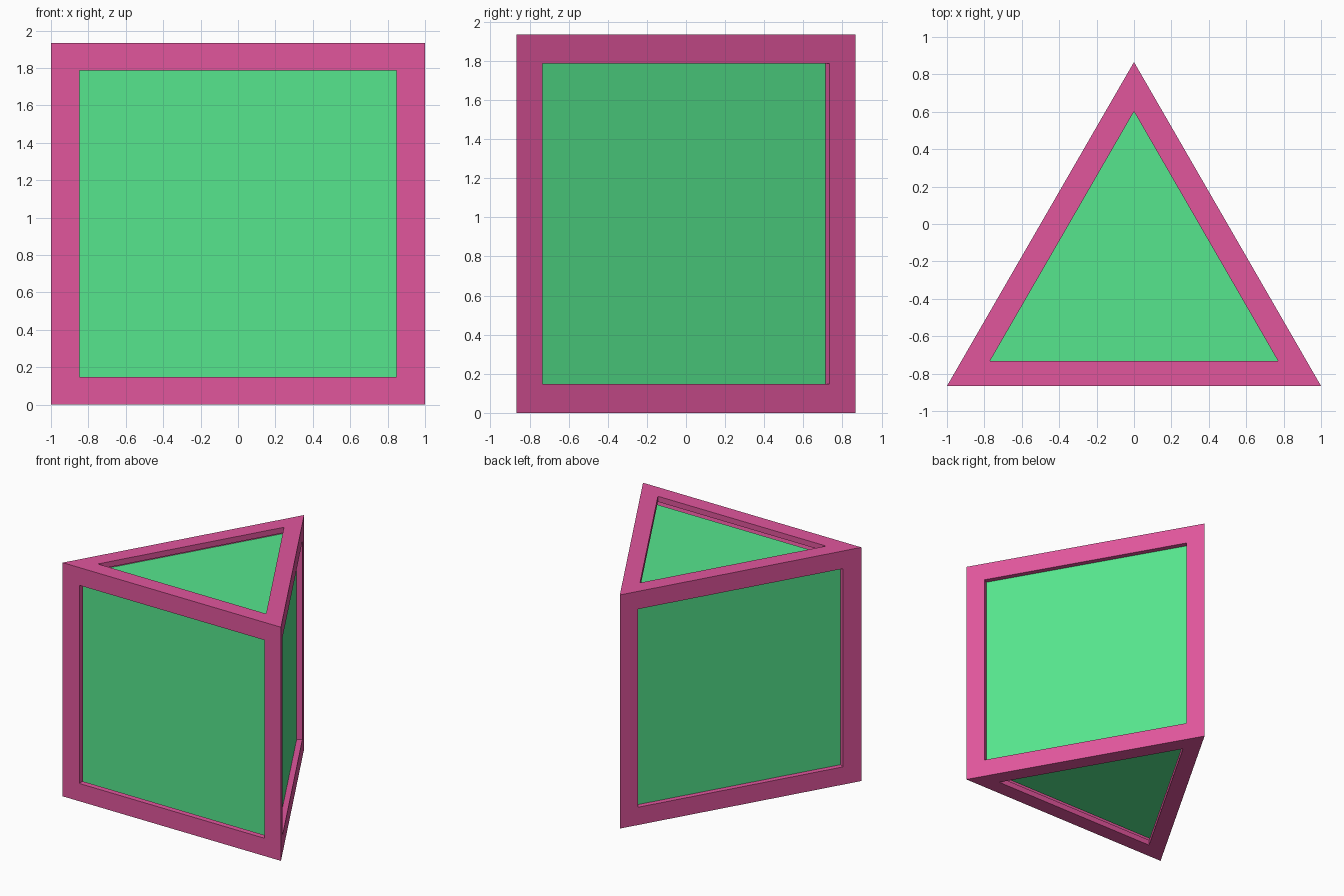
import bpy
import bmesh

if "Cube" in bpy.data.objects:
    bpy.data.objects.remove(bpy.data.objects["Cube"])

HEIGHT = 1.935
HALF_DEPTH = 0.866
CORE_SCALE = 0.9
SHELL_THICKNESS = 0.046


def material(name, color):
    mat = bpy.data.materials.new(name)
    mat.diffuse_color = (*color, 1.0)
    mat.use_nodes = True
    mat.node_tree.nodes["Principled BSDF"].inputs["Base Color"].default_value = mat.diffuse_color
    return mat


def prism_bmesh(scale):
    """Triangular prism scaled about the middle of its bounds."""
    bm = bmesh.new()
    low = HEIGHT / 2 * (1 - scale)
    corners = [(-1, -HALF_DEPTH), (1, -HALF_DEPTH), (0, HALF_DEPTH)]
    base = bm.faces.new([bm.verts.new((x * scale, y * scale, low)) for x, y in corners])
    grown = bmesh.ops.extrude_face_region(bm, geom=[base], use_keep_orig=True)
    top = [g for g in grown["geom"] if isinstance(g, bmesh.types.BMVert)]
    bmesh.ops.translate(bm, vec=(0, 0, HEIGHT * scale), verts=top)
    bmesh.ops.recalc_face_normals(bm, faces=bm.faces)
    bm.normal_update()
    return bm


def add_object(name, bm, mat):
    mesh = bpy.data.meshes.new(name)
    bm.to_mesh(mesh)
    bm.free()
    mesh.materials.append(mat)
    obj = bpy.data.objects.new(name, mesh)
    bpy.context.collection.objects.link(obj)
    return obj


pink = material("pink", (0.75, 0.093, 0.335))
green = material("green", (0.093, 0.79, 0.27))

# Frame: a prism shell with a window opened in every face
bm = prism_bmesh(1.0)
windows = list(bm.faces)
for face in windows:
    centre = face.calc_center_median()
    factor = 0.771 if len(face.verts) == 3 else 0.848
    bmesh.ops.inset_individual(bm, faces=[face], thickness=0.0)
    for v in face.verts:
        v.co = centre + (v.co - centre) * factor
bmesh.ops.delete(bm, geom=windows, context="FACES")
bm.normal_update()
frame = add_object("frame", bm, pink)
shell = frame.modifiers.new("thickness", "SOLIDIFY")
shell.thickness = SHELL_THICKNESS
shell.offset = -1.0

# Core: a solid prism seen through the windows
add_object("core", prism_bmesh(CORE_SCALE), green)
